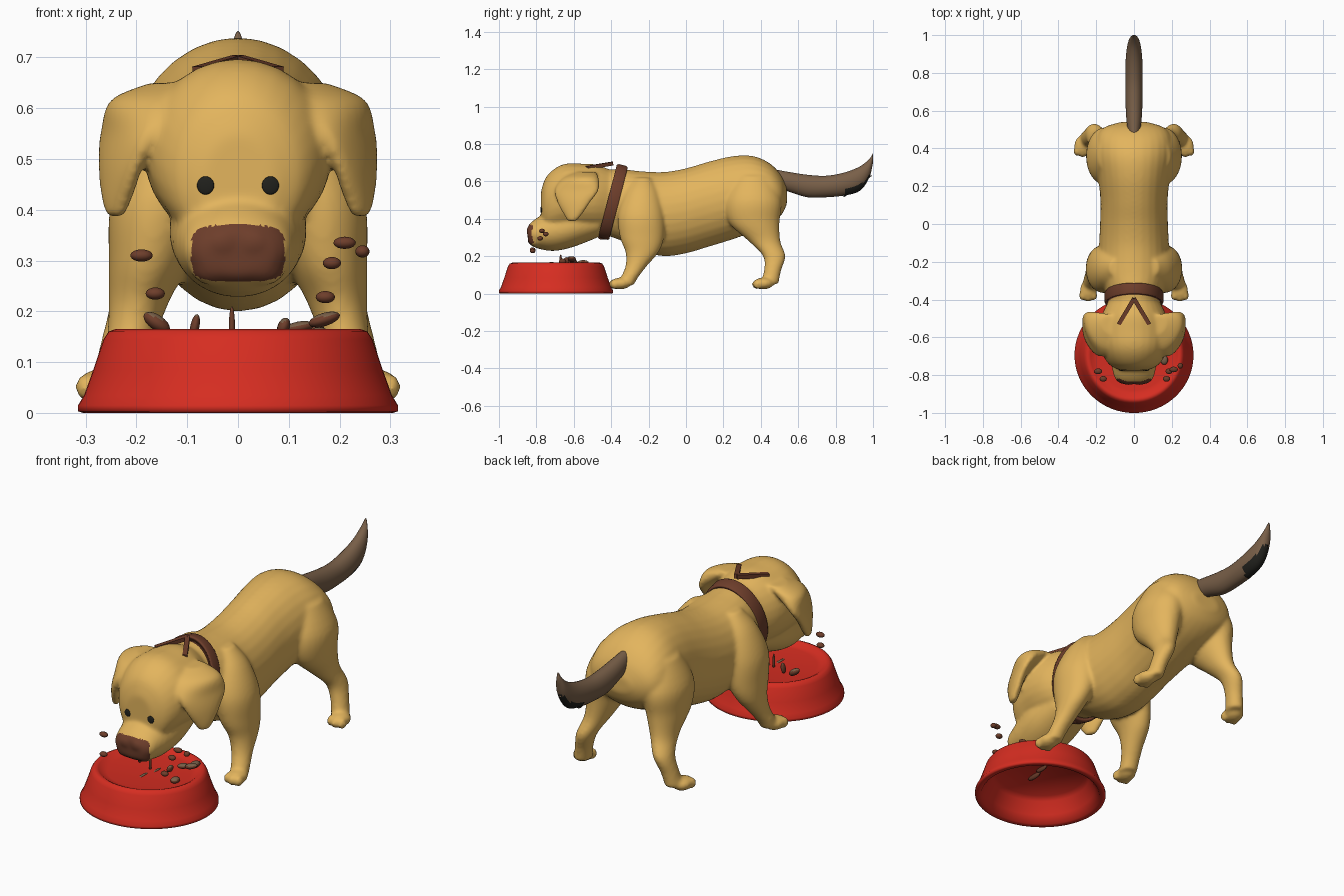
import bpy, bmesh, math
from mathutils import Matrix, Vector

if "Cube" in bpy.data.objects:
    bpy.data.objects.remove(bpy.data.objects["Cube"])


def material(name, rgb):
    m = bpy.data.materials.new(name)
    m.diffuse_color = (*rgb, 1)
    m.use_nodes = True
    m.node_tree.nodes["Principled BSDF"].inputs["Base Color"].default_value = m.diffuse_color
    return m


TAN = material("tan fur", (0.77, 0.46, 0.11))
BROWN = material("brown", (0.155, 0.048, 0.024))
TAIL = material("tail brown", (0.19, 0.115, 0.065))
BLACK = material("black", (0.015, 0.015, 0.012))
RED = material("red", (0.67, 0.026, 0.015))


def make(name, bm, mats, smooth=True):
    bmesh.ops.recalc_face_normals(bm, faces=bm.faces[:])
    me = bpy.data.meshes.new(name)
    bm.to_mesh(me)
    bm.free()
    ob = bpy.data.objects.new(name, me)
    bpy.context.collection.objects.link(ob)
    for m in mats:
        me.materials.append(m)
    me.polygons.foreach_set("use_smooth", [smooth] * len(me.polygons))
    return ob


def catmull(pts, sub):
    out = []
    for i in range(len(pts) - 1):
        p = [pts[max(i - 1, 0)], pts[i], pts[i + 1], pts[min(i + 2, len(pts) - 1)]]
        for k in range(sub):
            t = k / sub
            out.append([0.5 * (2 * b + (c - a) * t + (2 * a - 5 * b + 4 * c - d) * t * t
                               + (3 * b - a - 3 * c + d) * t ** 3) for a, b, c, d in zip(*p)])
    return out + [list(pts[-1])]


def tube(bm, rings, axis, side=1, shear=0, n=28, sub=5):
    """Elliptical loft. Rings are (x, y, z, rx, r2), lying in xz (axis Y) or xy (axis Z)."""
    loops = []
    for x, y, z, rx, r2 in catmull(rings, sub):
        loop = []
        for i in range(n):
            a = 2 * math.pi * i / n
            u, v = rx * math.cos(a), r2 * math.sin(a)
            co = (x + u, y, z + v) if axis == "Y" else (x + u + shear * v, y + v, z)
            loop.append(bm.verts.new((co[0] * side, co[1], co[2])))
        loops.append(loop)
    for a, b in zip(loops, loops[1:]):
        for i in range(n):
            bm.faces.new((a[i], a[(i + 1) % n], b[(i + 1) % n], b[i]))
    bm.faces.new(loops[0])
    bm.faces.new(loops[-1])


def spans(rows):
    """(y, top, bottom, half width) rows to rings."""
    return [(0, y, (t + b) / 2, w, (t - b) / 2) for y, t, b, w in rows]


def ball(bm, loc, size, rot=0):
    m = Matrix.Translation(loc) @ Matrix.Rotation(rot, 4, "Y") @ Matrix.Diagonal((*size, 1))
    bmesh.ops.create_uvsphere(bm, u_segments=16, v_segments=10, radius=1, matrix=m)


def lathe(profile, n=64):
    """Revolve a closed (radius, z) profile about z."""
    bm = bmesh.new()
    cols = [[bm.verts.new((r * math.cos(2 * math.pi * i / n), r * math.sin(2 * math.pi * i / n), z))
             for r, z in profile] for i in range(n)]
    m = len(profile)
    for i in range(n):
        a, b = cols[i], cols[(i + 1) % n]
        for j in range(m):
            bm.faces.new((a[j], a[(j + 1) % m], b[(j + 1) % m], b[j]))
    bmesh.ops.remove_doubles(bm, verts=bm.verts[:], dist=1e-5)
    return bm


# Dog body: overlapping lofts fused into one smooth skin
bm = bmesh.new()
tube(bm, spans([(-.55, .62, .37, .11), (-.42, .66, .31, .135), (-.34, .665, .28, .155),
                (-.25, .655, .23, .185), (-.12, .65, .2, .185), (0, .67, .215, .18),
                (.12, .705, .25, .178), (.25, .735, .29, .19), (.36, .735, .33, .205),
                (.45, .695, .37, .2), (.51, .63, .42, .16), (.54, .56, .48, .07)]), "Y")
# skull and muzzle
tube(bm, spans([(-.4, .66, .34, .13), (-.48, .69, .33, .17), (-.56, .695, .33, .185),
                (-.64, .695, .33, .18), (-.7, .67, .32, .162), (-.75, .62, .32, .125),
                (-.775, .55, .36, .07)]), "Y")
tube(bm, spans([(-.46, .46, .305, .11), (-.6, .47, .25, .135), (-.7, .45, .228, .128),
                (-.77, .42, .235, .115), (-.82, .388, .252, .1), (-.846, .36, .272, .07)]), "Y")
for s in (1, -1):
    # ears with a wide root on the skull
    tube(bm, [(.1, -.54, .65, .07, .06), (.165, -.565, .615, .08, .1), (.212, -.585, .55, .042, .118),
              (.23, -.6, .49, .032, .09), (.238, -.605, .43, .026, .055),
              (.242, -.61, .385, .016, .022)], "Z", s, .35)
    # hind legs
    tube(bm, [(.13, .36, .63, .06, .09), (.15, .36, .5, .1, .15), (.163, .365, .38, .085, .135),
              (.18, .42, .28, .058, .085), (.21, .472, .2, .045, .06), (.235, .462, .12, .04, .046),
              (.25, .445, .05, .04, .05)], "Z", s)
    # front legs
    tube(bm, [(.1, -.23, .62, .03, .04), (.13, -.235, .54, .07, .09), (.155, -.24, .42, .095, .125),
              (.175, -.235, .3, .08, .118), (.195, -.235, .22, .06, .088),
              (.21, -.265, .15, .048, .058), (.225, -.3, .09, .043, .047),
              (.232, -.325, .045, .042, .045)], "Z", s)
    # paws and toes
    for x, y in ((.272, .415), (.242, -.35)):
        ball(bm, (s * x, y, .054), (.046, .055, .032))
        for k in (-1, 0, 1):
            ball(bm, (s * (x + .03 * k), y - .038 + .008 * abs(k), .05), (.019, .026, .027))
    # nostril wings and lips
    ball(bm, (s * .03, -.83, .335), (.035, .025, .028))
    ball(bm, (s * .045, -.8, .285), (.05, .045, .035))
skin = make("dog_body", bm, [TAN])
mod = skin.modifiers.new("fuse", "REMESH")
mod.mode = "VOXEL"
mod.voxel_size = 0.008
mod = skin.modifiers.new("relax", "SMOOTH")
mod.factor, mod.iterations = 0.5, 14
dg = bpy.context.evaluated_depsgraph_get()
me = bpy.data.meshes.new_from_object(skin.evaluated_get(dg))
skin.modifiers.clear()
skin.data = me
me.materials.clear()
for m in (TAN, BROWN):
    me.materials.append(m)
# painted nose patch
for p in me.polygons:
    c = p.center
    p.use_smooth = True
    if c.y < -.765 and ((abs(c.x) / .092) ** 4 + (abs(c.z - .314) / .056) ** 4) < 1:
        p.material_index = 1

# Eyes: thin round plates lying on the face
bm = bmesh.new()
for x in (-.064, .064):
    p = min((p for p in me.polygons if p.center.y < -.6),
            key=lambda p: math.hypot(p.center.x - x, p.center.z - .451))
    m = Matrix.Translation(p.center) @ p.normal.to_track_quat("Z", "Y").to_matrix().to_4x4() \
        @ Matrix.Diagonal((.017, .018, .004, 1))
    bmesh.ops.create_uvsphere(bm, u_segments=20, v_segments=10, radius=1, matrix=m)
make("eyes", bm, [BLACK])

# Tail with feathered underside and dark tip
bm = bmesh.new()
tube(bm, spans([(.47, .665, .57, .03), (.55, .65, .545, .04), (.65, .635, .515, .045),
                (.75, .63, .515, .045), (.85, .648, .525, .045), (.93, .68, .55, .038),
                (.98, .72, .62, .025), (1.0, .752, .7, .008)]), "Y")
for y, z in ((.87, .545), (.925, .57), (.965, .62)):
    m = Matrix.Translation((0, y, z)) @ Matrix.Rotation(math.radians(-70), 4, "X")
    bmesh.ops.create_cone(bm, cap_ends=True, segments=10, radius1=.02, radius2=0, depth=.07, matrix=m)
tail = make("tail", bm, [TAIL, BLACK])
for p in tail.data.polygons:
    if p.center.y > .85 and p.normal.z < -.3:
        p.material_index = 1

# Collar, tilted round the neck
bm = lathe([(.88, -.028), (1, -.03), (1.03, -.02), (1.03, .02), (1, .03), (.88, .028)])
collar = make("collar", bm, [BROWN])
collar.scale = (.152, .198, 1)
collar.rotation_euler = (math.radians(75.5), 0, 0)
collar.location = (0, -.39, .49)

# Collar strap ends lying on the head, and the tag below
bm = bmesh.new()
for s in (1, -1):
    a, b = Vector((0, -.395, .695)), Vector((s * .08, -.53, .672))
    d = b - a
    m = Matrix.Translation((a + b) / 2) @ d.to_track_quat("Y", "Z").to_matrix().to_4x4() \
        @ Matrix.Diagonal((.022, d.length, .02, 1))
    bmesh.ops.create_cube(bm, size=1, matrix=m)
ball(bm, (0, -.445, .3), (.02, .025, .012))
make("collar_strap", bm, [BROWN], False)

# Bowl, hollow underneath
bm = lathe([(0, .145), (.19, .145), (.215, .149), (.23, .16), (.242, .165), (.255, .16), (.265, .145),
            (.285, .085), (.303, .035), (.315, .015), (.315, .003), (.305, 0), (.285, .003),
            (.262, .04), (.235, .1), (.215, .12), (0, .13)])
bowl = make("bowl", bm, [RED])
bowl.scale = (1, .97, 1)
bowl.location = (0, -.695, 0)

# Food lying in the bowl and crumbs in the air, duller on top
bm = bmesh.new()
for x, y, z, sx, sy, sz, r in (
        (-.16, -.62, .178, .03, .02, .015, .6), (-.085, -.64, .17, .009, .015, .025, .2),
        (-.012, -.67, .17, .006, .007, .04, 0), (.09, -.66, .17, .012, .02, .018, .4),
        (.12, -.6, .168, .03, .02, .012, -.2), (.17, -.61, .184, .032, .022, .013, -.3),
        (.15, -.55, .165, .02, .03, .014, 0), (.16, -.72, .155, .02, .025, .014, 0),
        (0, -.74, .13, .012, .045, .02, 0), (.02, -.66, .13, .01, .04, .02, 0)):
    ball(bm, (x, y, z), (sx, sy, sz), r)
food = make("food", bm, [BROWN, TAIL])
for p in food.data.polygons:
    p.material_index = int(p.normal.z > .6)
bm = bmesh.new()
for x, y, z, w in ((-.19, -.78, .31, .022), (.21, -.77, .335, .022), (.245, -.75, .318, .014),
                   (.185, -.78, .295, .018), (-.163, -.82, .235, .019), (.172, -.82, .228, .019)):
    ball(bm, (x, y, z), (w, .015, .012))
make("crumbs", bm, [BROWN])
